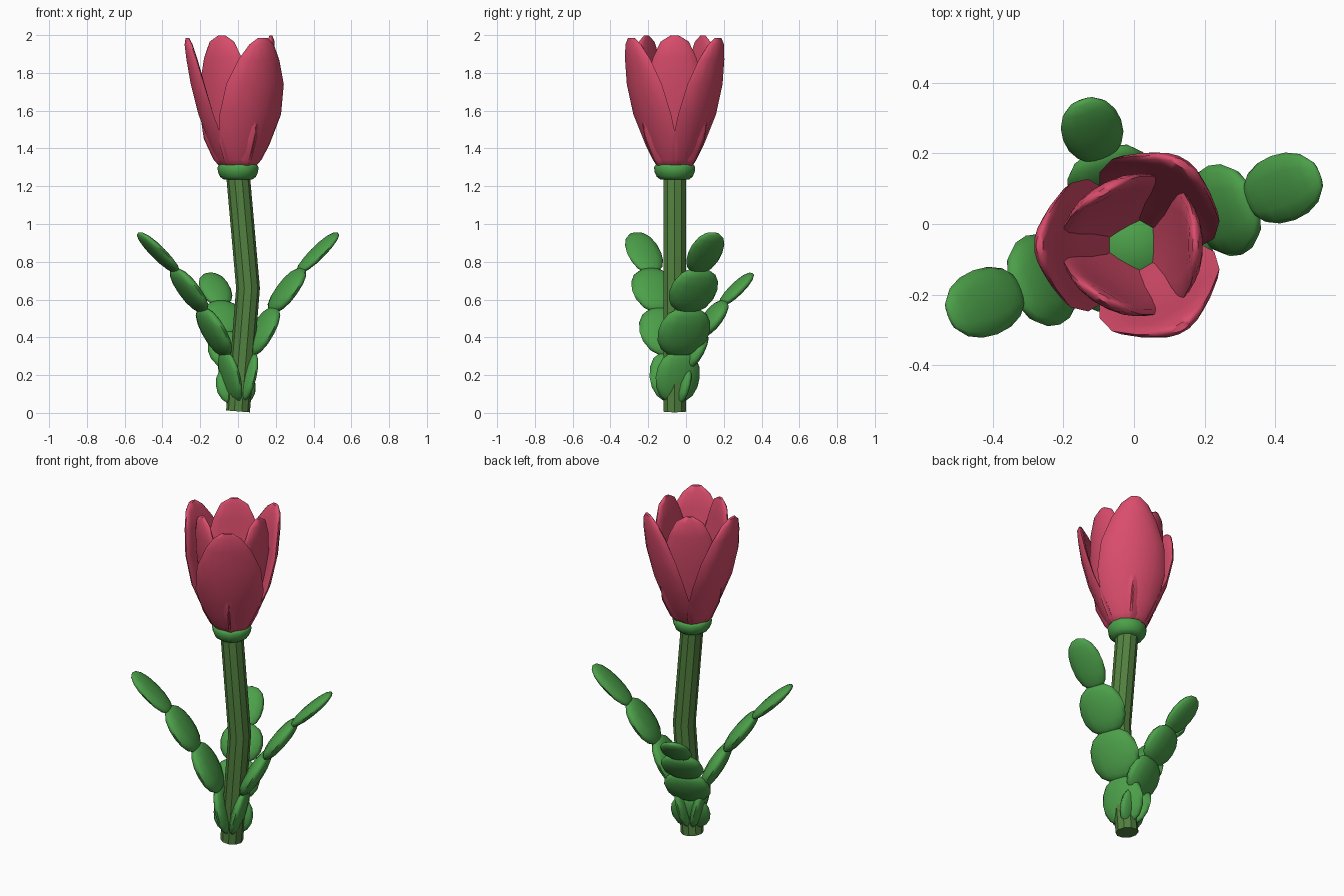
import bpy, bmesh
from math import sin, cos, pi, radians
from mathutils import Vector, Matrix

if "Cube" in bpy.data.objects:
    bpy.data.objects.remove(bpy.data.objects["Cube"], do_unlink=True)

CENTRE = Vector((0, -0.06, 0))


def material(name, rgb):
    m = bpy.data.materials.new(name)
    m.use_nodes = True
    m.diffuse_color = (*rgb, 1)
    m.node_tree.nodes["Principled BSDF"].inputs["Base Color"].default_value = (*rgb, 1)
    return m


PINK = material("petal pink", (0.70, 0.073, 0.15))
LEAF = material("leaf green", (0.072, 0.35, 0.068))
STEM = material("stem green", (0.085, 0.22, 0.05))


def finish(name, bm, mat, smooth_angle):
    bmesh.ops.recalc_face_normals(bm, faces=bm.faces)
    mesh = bpy.data.meshes.new(name)
    bm.to_mesh(mesh)
    bm.free()
    mesh.materials.append(mat)
    ob = bpy.data.objects.new(name, mesh)
    bpy.context.collection.objects.link(ob)
    bpy.ops.object.select_all(action='DESELECT')
    ob.select_set(True)
    bpy.context.view_layer.objects.active = ob
    if smooth_angle:
        bpy.ops.object.shade_smooth_by_angle(angle=radians(smooth_angle))
    return ob


def loft(name, rings, mat, smooth_angle):
    """Skin a list of closed point rings and cap both ends."""
    bm = bmesh.new()
    loops = [[bm.verts.new(p) for p in ring] for ring in rings]
    n = len(loops[0])
    for a, b in zip(loops, loops[1:]):
        for i in range(n):
            j = (i + 1) % n
            bm.faces.new((a[i], a[j], b[j], b[i]))
    bm.faces.new(loops[0])
    bm.faces.new(loops[-1])
    return finish(name, bm, mat, smooth_angle)


def disc(x, z, r, sides, tilt=0):
    """Ring around the plant axis, tipped slightly about y."""
    return [CENTRE + Vector((x + r * cos(a), r * sin(a), z - tilt * r * cos(a)))
            for a in (2 * pi * i / sides for i in range(sides))]


# Bent ten-sided stem
loft("stem", [disc(0, 0.008, 0.063, 10, 0.08), disc(0.053, 0.66, 0.063, 10),
              disc(0, 1.26, 0.063, 10)], STEM, 20)

# Cup under the flower
cup = [(1.235, 0.075), (1.25, 0.095), (1.275, 0.106), (1.3, 0.109), (1.315, 0.1)]
loft("flower_cup", [disc(0, z, r, 12) for z, r in cup], LEAF, 60)

# Petal sections: height, half width, radius at middle, radius at edges, half thickness
OUTER = [(1.29, 0.07, 0.075, 0.04, 0.010), (1.34, 0.115, 0.095, 0.05, 0.018),
         (1.42, 0.152, 0.13, 0.07, 0.022), (1.58, 0.188, 0.188, 0.13, 0.025),
         (1.74, 0.176, 0.226, 0.18, 0.027), (1.87, 0.125, 0.248, 0.22, 0.027),
         (1.95, 0.075, 0.262, 0.25, 0.022), (1.985, 0.03, 0.268, 0.265, 0.010)]
INNER = [(1.29, 0.07, 0.06, 0.045, 0.010), (1.34, 0.115, 0.08, 0.06, 0.018),
         (1.45, 0.160, 0.11, 0.085, 0.020), (1.60, 0.168, 0.14, 0.115, 0.022),
         (1.75, 0.150, 0.16, 0.14, 0.024), (1.88, 0.115, 0.172, 0.16, 0.024),
         (1.965, 0.075, 0.175, 0.17, 0.020), (1.998, 0.022, 0.174, 0.172, 0.008)]


def petal(name, sections, angle, sides=14):
    turn = Matrix.Rotation(radians(angle), 3, 'Z')
    rings = []
    for z, w, mid, edge, thick in sections:
        ring = []
        for i in range(sides):
            a = 2 * pi * i / sides
            u = cos(a)
            radius = edge + (mid - edge) * (1 - u * u) + thick * sin(a)
            ring.append(CENTRE + turn @ Vector((radius, u * w, z)))
        rings.append(ring)
    loft(name, rings, PINK, 60)


for k in range(3):
    petal(f"outer_petal_{k + 1}", OUTER, 60 + 120 * k)
    petal(f"inner_petal_{k + 1}", INNER, 120 * k)

# Leaves: chains of flattened pads following joints given as (radius, height)
JOINTS = [(0.01, 0.05), (0.08, 0.33), (0.21, 0.56), (0.365, 0.765), (0.565, 0.955)]
HALF_WIDTHS = [0.125, 0.147, 0.135, 0.097]
HALF_THICK = [0.036, 0.045, 0.042, 0.03]


def leaf(name, angle, length, width):
    turn = Matrix.Rotation(radians(angle), 4, 'Z')
    joints = [Vector((r, 0, z)) * length for r, z in JOINTS]
    for k, (a, b) in enumerate(zip(joints, joints[1:])):
        axis = (b - a).normalized()
        a = a - axis * (0.035 if k else 0)
        side = Vector((0, 1, 0))
        flat = side.cross(axis)
        frame = Matrix((flat * HALF_THICK[k], side * HALF_WIDTHS[k] * width,
                        axis * (b - a).length / 2)).transposed().to_4x4()
        place = Matrix.Translation(CENTRE) @ turn @ Matrix.Translation((a + b) / 2) @ frame
        bm = bmesh.new()
        bmesh.ops.create_uvsphere(bm, u_segments=12, v_segments=8, radius=1)
        # Fuller, blunter ends than a plain ellipsoid
        for v in bm.verts:
            fill = 1 + 0.12 * abs(v.co.z) ** 2
            v.co.x *= fill
            v.co.y *= fill
        bm.transform(place)
        finish(f"{name}_pad_{k + 1}", bm, LEAF, 80)


leaf("left_leaf", 21, 1.0, 1.0)
leaf("back_leaf", 110, 0.775, 0.9)
leaf("right_leaf", 201, 1.0, 1.0)
